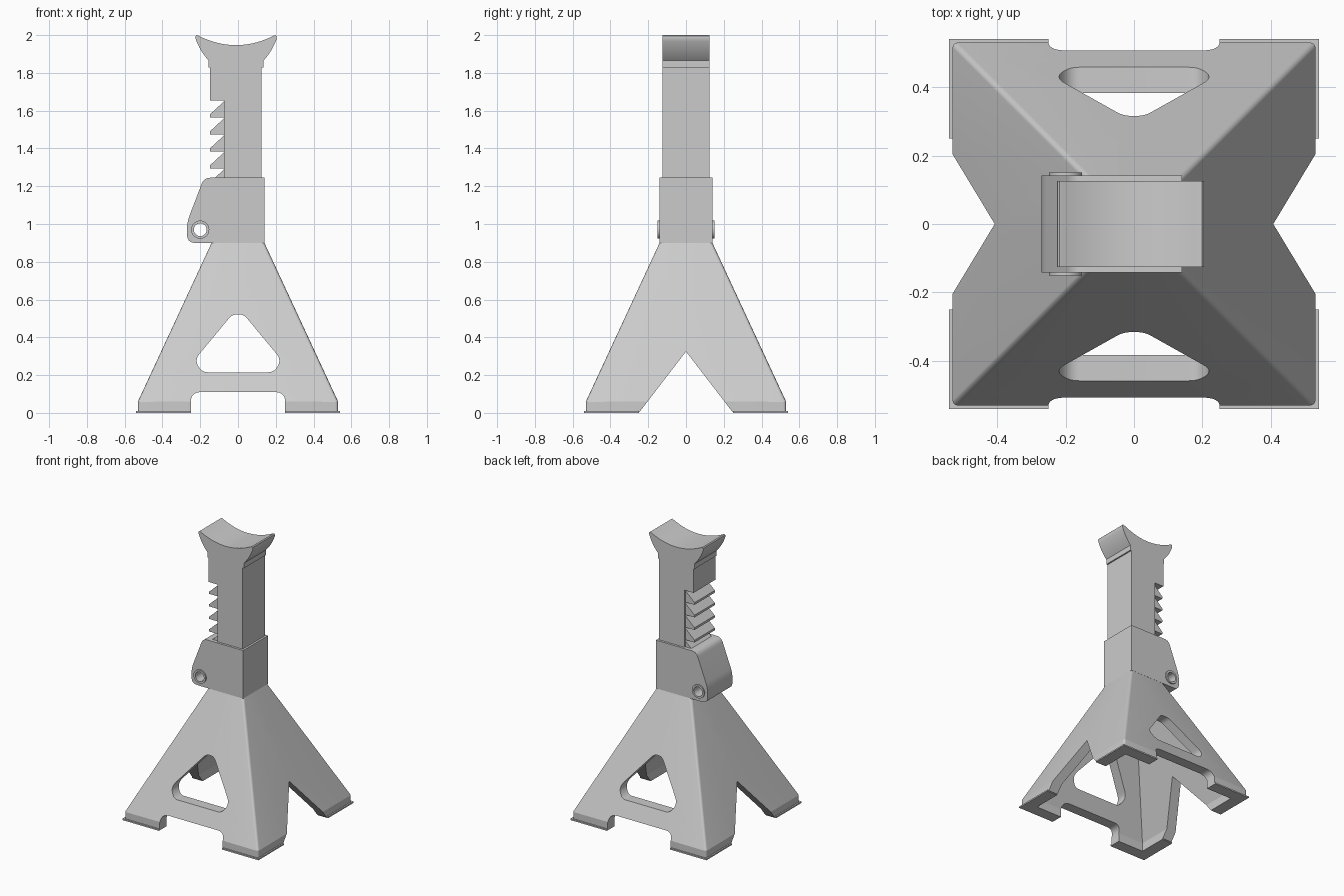
import bpy, bmesh, math
from mathutils import Vector, Matrix

cube = bpy.data.objects.get("Cube")
if cube:
    bpy.data.objects.remove(cube, do_unlink=True)

# One grey steel finish
steel = bpy.data.materials.new("grey_steel")
steel.use_nodes = True
GREY = (0.6, 0.6, 0.6, 1)
steel.diffuse_color = GREY
steel.node_tree.nodes["Principled BSDF"].inputs["Base Color"].default_value = GREY


def finish(name, bm):
    """Make the closed shell face outwards and turn it into an object."""
    bm.normal_update()
    bmesh.ops.recalc_face_normals(bm, faces=bm.faces[:])
    if bm.calc_volume(signed=True) < 0:
        bmesh.ops.reverse_faces(bm, faces=bm.faces[:])
    bm.normal_update()
    mesh = bpy.data.meshes.new(name)
    bm.to_mesh(mesh)
    bm.free()
    mesh.materials.append(steel)
    ob = bpy.data.objects.new(name, mesh)
    bpy.context.scene.collection.objects.link(ob)
    return ob


def activate(ob):
    bpy.context.view_layer.update()
    bpy.ops.object.select_all(action='DESELECT')
    ob.select_set(True)
    bpy.context.view_layer.objects.active = ob


def smooth(ob, degrees=20):
    activate(ob)
    bpy.ops.object.shade_smooth_by_angle(angle=math.radians(degrees))


def rounded(corners, steps=8):
    """Turn (u, v, cut) corners into an outline with curved corners."""
    out = []
    for i, (u, v, cut) in enumerate(corners):
        p = Vector((u, v))
        if not cut:
            out.append(p)
            continue
        before = Vector(corners[i - 1][:2]) - p
        after = Vector(corners[(i + 1) % len(corners)][:2]) - p
        a, b = p + before.normalized() * cut, p + after.normalized() * cut
        for k in range(steps + 1):
            t = k / steps
            out.append(a * (1 - t) ** 2 + p * 2 * t * (1 - t) + b * t * t)
    return out


def solid(name, low, high):
    """Join two matching rings of points into a closed solid."""
    bm = bmesh.new()
    low, high = [[bm.verts.new(p) for p in ring] for ring in (low, high)]
    for i in range(len(low)):
        bm.faces.new((low[i - 1], low[i], high[i], high[i - 1]))
    bm.faces.new(low[::-1])
    bm.faces.new(high)
    return finish(name, bm)


def prism(name, outline, half):
    """Extrude an upright outline symmetrically along y."""
    return solid(name, *[[(u, d, v) for u, v in outline] for d in (-half, half)])


def round_bar(name, x, z, radius, half):
    angles = [math.tau * k / 40 for k in range(40)]
    return prism(name, [(x + radius * math.cos(a), z + radius * math.sin(a)) for a in angles], half)


# Base: four sloping walls of even thickness, bent upright at the feet
FOOT, TOP, BEND, APEX, WALL, FLOOR = 0.53, 0.14, 0.06, 0.9, 0.075, 0.005


def half_width(z):
    return FOOT - max(z - BEND, 0) * (FOOT - TOP) / (APEX - BEND)


def flat_half(outline):
    """Split half a wall at the bend; return its faces and its free edges."""
    flat = bmesh.new()
    flat.faces.new([flat.verts.new((u, 0, z)) for u, z in outline])
    bmesh.ops.bisect_plane(flat, geom=flat.verts[:] + flat.edges[:] + flat.faces[:],
                           dist=1e-5, plane_co=(0, 0, BEND), plane_no=(0, 0, 1))
    faces = [[(v.co.x, v.co.z) for v in f.verts] for f in flat.faces]
    edges = [[(v.co.x, v.co.z) for v in e.verts] for e in flat.edges if e.is_boundary]
    flat.free()
    joined = lambda e: all(u < 1e-4 for u, z in e) or all(u > half_width(z) - 1e-4 for u, z in e)
    return faces, [e for e in edges if not joined(e)]


side_corner = [(TOP, APEX, 0), (FOOT, BEND, 0), (FOOT, FLOOR, 0)]
window_wall = flat_half(rounded(
    [(0, APEX, 0)] + side_corner +
    [(0.25, FLOOR, 0), (0.25, 0.11, 0.055), (0, 0.11, 0), (0, 0.215, 0), (0.185, 0.215, 0.026),
     (0.235, 0.275, 0.05), (0.03, 0.522, 0.028), (0, 0.522, 0)]))
gap_wall = flat_half(rounded([(0, APEX, 0)] + side_corner + [(0.246, FLOOR, 0), (0, 0.325, 0)]))

bm = bmesh.new()
for turn in range(4):
    spin = Matrix.Rotation(turn * math.pi / 2, 3, 'Z')
    faces, edges = gap_wall if turn % 2 else window_wall
    for side in (1, -1):
        def vert(point, depth):
            u, z = point
            w = half_width(z) - depth
            return bm.verts.new(spin @ Vector((side * min(u, w), -w, z)))
        for f in faces:
            for depth in (0, WALL):
                bm.faces.new([vert(p, depth) for p in f])
        for a, b in edges:
            bm.faces.new((vert(a, 0), vert(b, 0), vert(b, WALL), vert(a, WALL)))
bmesh.ops.remove_doubles(bm, verts=bm.verts[:], dist=1e-4)
bm.normal_update()
bmesh.ops.recalc_face_normals(bm, faces=bm.faces[:])
on_corner = lambda v: min(abs(v.co.x), abs(v.co.y)) > half_width(v.co.z) - 0.01
bmesh.ops.bevel(bm, geom=[e for e in bm.edges if all(on_corner(v) for v in e.verts)],
                offset=0.015, segments=6, profile=0.5, affect='EDGES')
smooth(finish("base_legs", bm))

# Thin angled sole under each foot
OUT, IN, END = 0.54, 0.455, 0.25
angle = [(END, OUT), (OUT, OUT), (OUT, END), (IN, END), (IN, IN), (END, IN)]
for name, sx, sy in (("front_left", 1, -1), ("front_right", -1, -1), ("back_left", 1, 1), ("back_right", -1, 1)):
    solid(name + "_sole", *[[(sx * x, sy * y, z) for x, y in angle] for z in (0, 0.01)])

# Collar with the pawl housing, and its hollow pivot pin
collar = prism("collar_housing", rounded([(0.14, 0.9, 0), (0.14, 1.245, 0), (-0.18, 1.245, 0.035),
                                          (-0.27, 1.01, 0.04), (-0.27, 0.9, 0.045)]), 0.141)
pin = round_bar("pivot_pin", -0.2, 0.97, 0.048, 0.15)
bore = round_bar("pin_bore_cutter", -0.2, 0.97, 0.034, 0.5)
for ob in (collar, pin):
    mod = ob.modifiers.new("bore", 'BOOLEAN')
    mod.operation, mod.solver, mod.object = 'DIFFERENCE', 'EXACT', bore
    activate(ob)
    bpy.ops.object.modifier_apply(modifier=mod.name)
    smooth(ob)
bpy.data.objects.remove(bore, do_unlink=True)

# Sliding post with a full-width head block
prism("ratchet_post", [(0.125, 0.92), (0.125, 1.84), (-0.148, 1.84), (-0.148, 1.655),
                       (-0.075, 1.655), (-0.075, 0.92)], 0.125)

# Ratchet teeth: sloped above, flat below
for i in range(5):
    z = 1.565 - 0.09 * i
    prism(f"ratchet_tooth_{i + 1}", [(-0.07, z), (-0.148, z), (-0.148, z + 0.016), (-0.07, z + 0.088)], 0.115)

# Curved saddle on top
MID = -0.01
flank = [Vector((0.145, 1.828)), Vector((0.145, 1.865))]
start, bend, end = Vector((0.145, 1.865)), Vector((0.192, 1.915)), Vector((0.215, 1.982))
for k in range(1, 9):
    t = k / 8
    flank.append(start * (1 - t) ** 2 + bend * 2 * t * (1 - t) + end * t * t)
flank += [Vector((0.214, 1.994)), Vector((0.208, 2.0))]
dish = [Vector((u, 1.947 + 0.05 * (u / 0.2) ** 2)) for u in (0.2 - 0.0125 * k for k in range(33))]
outline = flank + dish + [Vector((-p.x, p.y)) for p in reversed(flank)]
saddle = prism("saddle", [(p.x + MID, p.y) for p in outline], 0.125)
smooth(saddle, 30)
